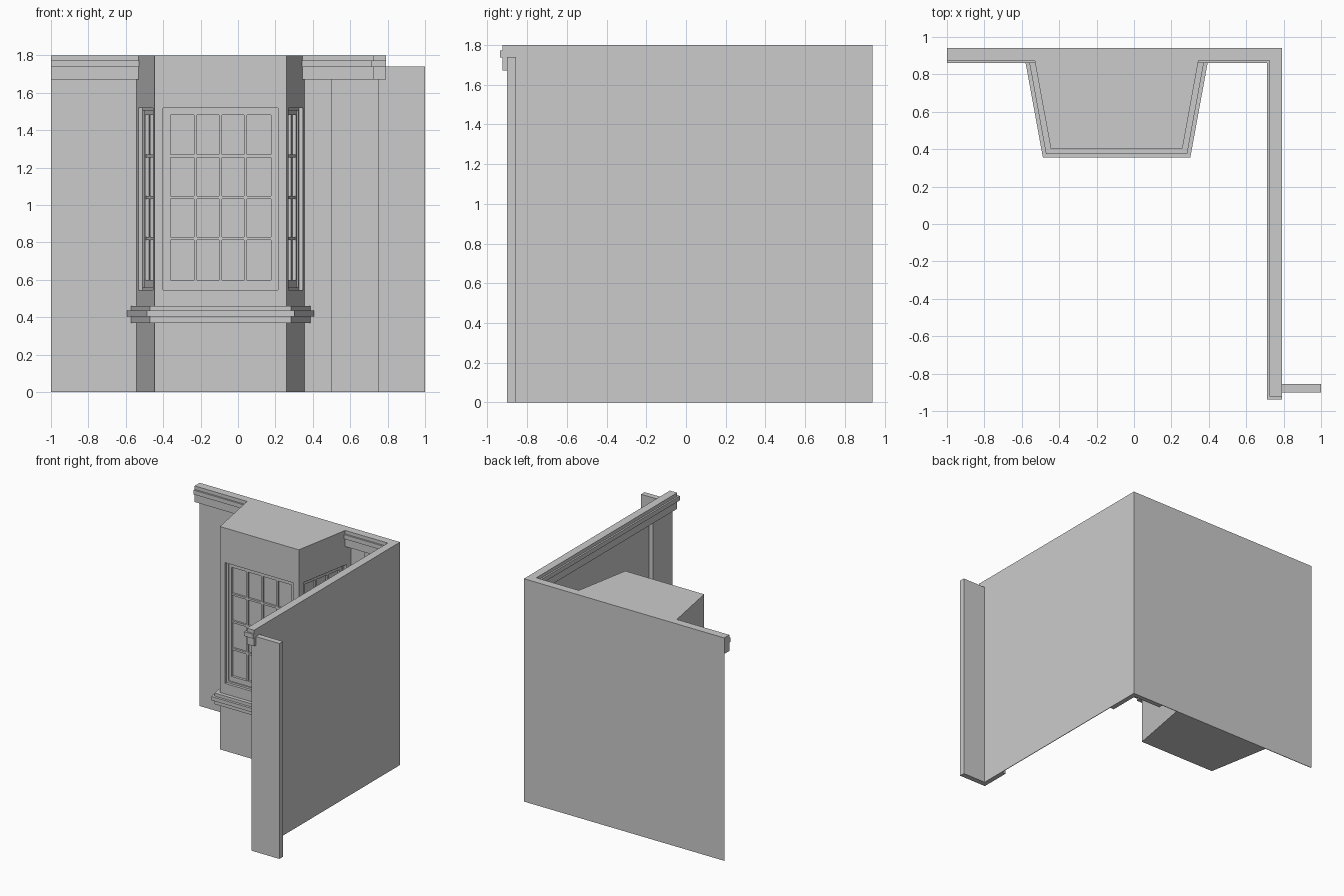
import bpy, bmesh
from mathutils import Matrix, Vector

cube = bpy.data.objects.get("Cube")
if cube:
    bpy.data.objects.remove(cube, do_unlink=True)

gray = bpy.data.materials.new("plain gray")
gray.use_nodes = True
gray.diffuse_color = (0.6, 0.6, 0.6, 1)
gray.node_tree.nodes["Principled BSDF"].inputs["Base Color"].default_value = (0.6, 0.6, 0.6, 1)

XR, YB, H = 0.79, 0.94, 1.8      # outer wall faces and height
YF = -0.90                       # front end of the long wall


def finish(name, bm):
    bmesh.ops.recalc_face_normals(bm, faces=bm.faces)
    mesh = bpy.data.meshes.new(name)
    bm.to_mesh(mesh)
    bm.free()
    mesh.materials.append(gray)
    obj = bpy.data.objects.new(name, mesh)
    bpy.context.collection.objects.link(obj)
    return obj


def add_box(bm, lo, hi, matrix=Matrix()):
    lo, hi = Vector(lo), Vector(hi)
    size = Matrix.Diagonal((*(hi - lo), 1))
    bmesh.ops.create_cube(bm, size=1, matrix=matrix @ Matrix.Translation((lo + hi) / 2) @ size)


def box(name, lo, hi):
    bm = bmesh.new()
    add_box(bm, lo, hi)
    return finish(name, bm)


def prism(name, outline, z0, z1):
    bm = bmesh.new()
    face = bm.faces.new([bm.verts.new((x, y, z0)) for x, y in outline])
    top = bmesh.ops.extrude_face_region(bm, geom=[face])["geom"]
    verts = [v for v in top if isinstance(v, bmesh.types.BMVert)]
    bmesh.ops.translate(bm, verts=verts, vec=(0, 0, z1 - z0))
    return finish(name, bm)


# Thin walls
T = 0.005
box("back_wall", (-1, YB - T, 0), (XR, YB, H))
box("long_wall", (XR - T, YF, 0), (XR, YB, H))

# Flat pilasters in the corner and at the front end
P, W = 0.04, 0.25
box("corner_pilaster_back", (XR - P - W, YB - P, 0), (XR, YB, H - 0.1))
box("corner_pilaster_side", (XR - P, YB - P - W, 0), (XR, YB, H - 0.1))
box("end_pilaster", (XR - P, YF, 0), (XR, YF + W, H - 0.1))
box("return_wall", (XR - P, YF, 0), (1, YF + 0.045, 1.74))

# Stepped cornice running round the corner
for name, z0, z1, p in (("cornice_lower", 1.67, 1.737, 0.065),
                        ("cornice_middle", 1.737, 1.772, 0.079),
                        ("cornice_upper", 1.772, H, 0.065)):
    front = -0.86 - p + 0.002
    prism(name, [(-1, YB), (-1, YB - p), (XR - p, YB - p), (XR - p, front),
                 (XR, front), (XR, YB)], z0, z1)


# Bay window body and its stepped sill
def bay_outline(o=0.0):
    cx, f, b = -0.093, 0.3525 + 0.83 * o, 0.45 + 1.02 * o
    return [(cx - b, YB), (cx - f, 0.405 - o), (cx + f, 0.405 - o), (cx + b, YB)]


bay = prism("bay_body", bay_outline(), 0, H)
for name, z0, z1, o in (("sill_lower", 0.37, 0.405, 0.03),
                        ("sill_middle", 0.405, 0.435, 0.05),
                        ("sill_upper", 0.435, 0.46, 0.03)):
    prism(name, bay_outline(o), z0, z1)

# Windows: a recess with trim, sash and glazing bars on each bay side
Z0, Z1, DEPTH = 0.545, 1.52, 0.05


def ring(bm, u0, u1, z0, z1, side, foot, d, m):
    add_box(bm, (u0, d, z0), (u0 + side, DEPTH, z1), m)
    add_box(bm, (u1 - side, d, z0), (u1, DEPTH, z1), m)
    add_box(bm, (u0 + side, d, z0), (u1 - side, DEPTH, z0 + foot), m)
    add_box(bm, (u0 + side, d, z1 - side), (u1 - side, DEPTH, z1), m)


def window(name, a, b, left, right, columns, rows=4):
    a, b = Vector((*a, 0)), Vector((*b, 0))
    length = (b - a).length
    x = (b - a).normalized()
    z = Vector((0, 0, 1))
    m = Matrix.Translation(a) @ Matrix((x, z.cross(x), z)).transposed().to_4x4()
    u0, u1 = left, length - right

    bm = bmesh.new()
    add_box(bm, (u0, -0.1, Z0), (u1, DEPTH, Z1), m)
    cutter = finish(name + "_cutter", bm)
    cutter.hide_render = True
    mod = bay.modifiers.new("recess", "BOOLEAN")
    mod.operation, mod.solver, mod.object = "DIFFERENCE", "EXACT", cutter
    bpy.context.view_layer.objects.active = bay
    bpy.ops.object.modifier_apply(modifier=mod.name)
    bpy.data.objects.remove(cutter, do_unlink=True)

    bm = bmesh.new()
    t, s, foot, bar = 0.015, 0.024, 0.04, 0.016
    ring(bm, u0, u1, Z0, Z1, t, t, 0.022, m)
    ring(bm, u0 + t, u1 - t, Z0 + t, Z1 - t, s, foot, 0.03, m)
    g0, g1 = u0 + t + s, u1 - t - s
    h0, h1 = Z0 + t + foot, Z1 - t - s
    for i in range(1, columns):
        u = g0 + (g1 - g0) * i / columns
        add_box(bm, (u - bar / 2, 0.034, h0), (u + bar / 2, DEPTH, h1), m)
    for i in range(1, rows):
        h = h0 + (h1 - h0) * i / rows
        add_box(bm, (g0, 0.034, h - bar / 2), (g1, DEPTH, h + bar / 2), m)
    finish(name + "_frame", bm)


p = bay_outline()
window("front_window", p[1], p[2], 0.045, 0.045, 4)
window("right_window", p[0], p[1], 0.055, 0.055, 3)
window("left_window", p[2], p[3], 0.055, 0.055, 3)
